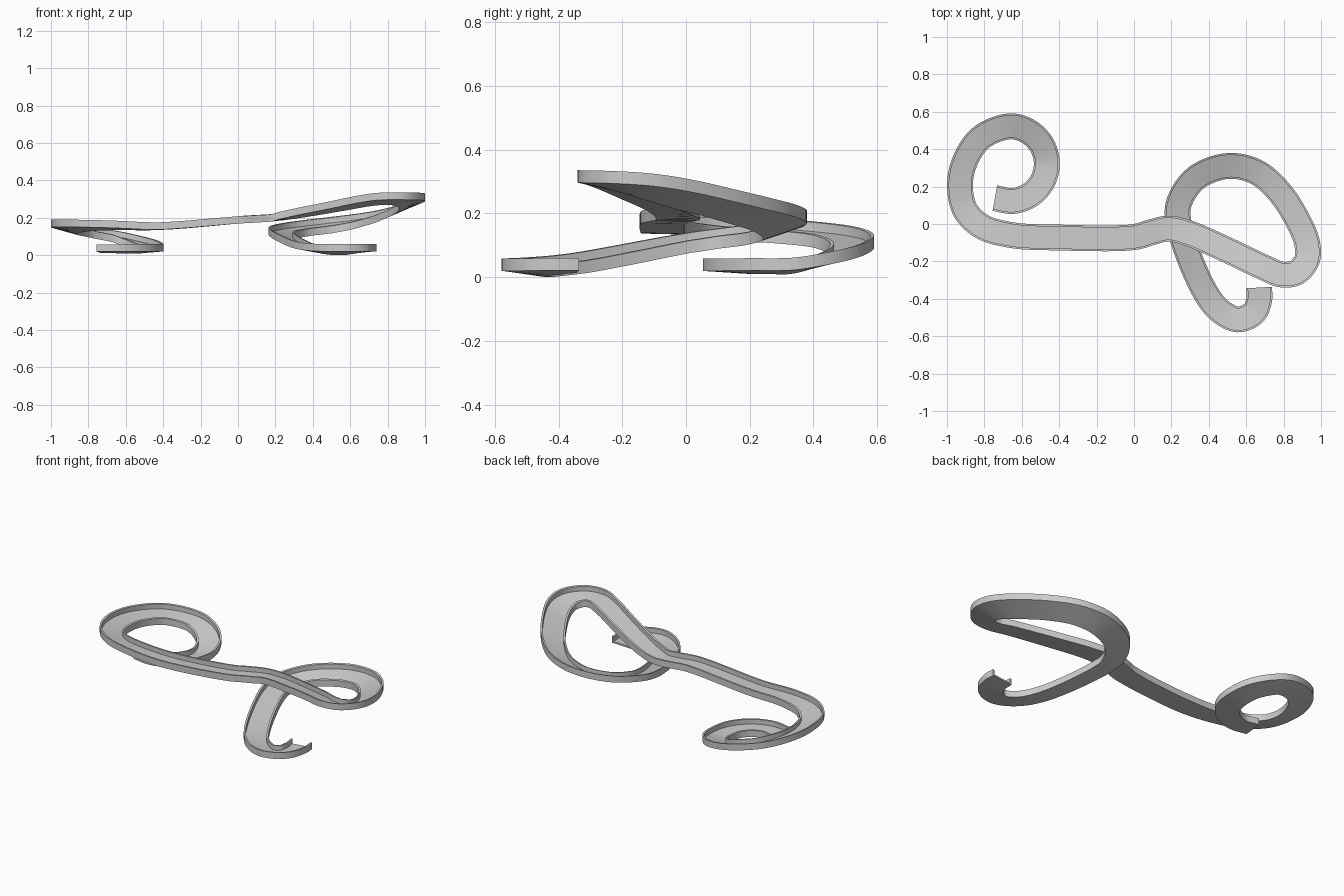
import bpy, bmesh
from math import sin, cos, radians
from mathutils import Vector

if "Cube" in bpy.data.objects:
    bpy.data.objects.remove(bpy.data.objects["Cube"])

# Low spiral at the left: a circular arc that starts to climb halfway round
PATH = []
for k in range(8):
    a = -113 + 29 * k
    PATH.append((-.666 + .2 * cos(radians(a)), .322 + .2 * sin(radians(a)),
                 .016 + .066 * (max(0, a) / 90) ** 1.2))
# Rest of the centreline: x, y, height of the floor underside
PATH += [
    (-.82, .46, .108), (-.91, .32, .124), (-.93, .19, .132), (-.90, .07, .137),
    (-.81, -.015, .141), (-.65, -.06, .141), (-.42, -.072, .137), (0, -.07, .170),
    (.09, -.045, .176), (.18, -.025, .182), (.28, -.045, .199), (.5, -.14, .239),
    (.7, -.235, .276), (.79, -.27, .284), (.87, -.258, .281), (.925, -.19, .275),
    (.925, -.1, .262), (.87, .03, .233), (.77, .18, .195), (.65, .28, .166),
    (.5, .31, .143), (.33, .245, .122), (.24, .11, .104), (.24, 0, .088),
    (.365, -.335, .026), (.455, -.46, .013), (.555, -.51, .011),
    (.64, -.475, .013), (.67, -.40, .016), (.668, -.34, .018),
]
# Banking: point number -> half the drop toward the inside of the bend
BANK = {0: .004, 4: .006, 7: .014, 10: .020, 14: .001, 17: 0, 20: .010,
        25: .026, 28: .024, 31: .011, 34: .010, 37: .004}
HALF, WALL, FLOOR, HEIGHT = .069, .011, .010, .039
STEPS = 8


def bank_at(t):
    keys = sorted(BANK)
    for lo, hi in zip(keys, keys[1:]):
        if t <= hi:
            return BANK[lo] + (BANK[hi] - BANK[lo]) * (t - lo) / (hi - lo)
    return BANK[keys[-1]]


def smooth_path(points, steps):
    """Centripetal Catmull-Rom interpolation of the centreline."""
    p = [Vector(q) for q in points]
    p = [2 * p[0] - p[1]] + p + [2 * p[-1] - p[-2]]
    out = []
    for i in range(1, len(p) - 2):
        a, b, c, d = p[i - 1:i + 3]
        da, db, dc = [(v - u).length ** .5 for u, v in ((a, b), (b, c), (c, d))]
        m1 = (c - b) + db * ((b - a) / da - (c - a) / (da + db))
        m2 = (c - b) + db * ((d - c) / dc - (d - b) / (db + dc))
        for k in range(steps):
            t = k / steps
            out.append((2*t**3 - 3*t*t + 1) * b + (t**3 - 2*t*t + t) * m1
                       + (3*t*t - 2*t**3) * c + (t**3 - t*t) * m2)
    return out + [p[-2]]


# U-shaped channel section: side offset (left is the inside of the bends), height
SECTION = [(-HALF, 0), (HALF, 0), (HALF, HEIGHT), (HALF - WALL, HEIGHT),
           (HALF - WALL, FLOOR), (WALL - HALF, FLOOR), (WALL - HALF, HEIGHT), (-HALF, HEIGHT)]

# Sweep the section along the centreline
line = smooth_path(PATH, STEPS)
bm = bmesh.new()
rings = []
for i, q in enumerate(line):
    d = line[min(i + 1, len(line) - 1)] - line[max(i - 1, 0)]
    side = Vector((-d.y, d.x, 0)).normalized()
    drop = bank_at(i / STEPS) / HALF
    rings.append([bm.verts.new(q + side * s + Vector((0, 0, h - drop * s)))
                  for s, h in SECTION])
n = len(SECTION)
for a, b in zip(rings, rings[1:]):
    for j in range(n):
        bm.faces.new((a[j], a[(j + 1) % n], b[(j + 1) % n], b[j]))

# Close both open ends
for r in (rings[0], rings[-1]):
    for quad in ((0, 1, 4, 5), (1, 2, 3, 4), (0, 5, 6, 7)):
        bm.faces.new([r[k] for k in quad])
bmesh.ops.recalc_face_normals(bm, faces=bm.faces)

# Stand the track on the ground
low = min(v.co.z for v in bm.verts)
bmesh.ops.translate(bm, verts=bm.verts, vec=(0, 0, -low))
mesh = bpy.data.meshes.new("track_channel")
bm.to_mesh(mesh)
bm.free()
track = bpy.data.objects.new("track_channel", mesh)
bpy.context.collection.objects.link(track)
bpy.context.view_layer.objects.active = track
track.select_set(True)
bpy.ops.object.shade_smooth_by_angle()
